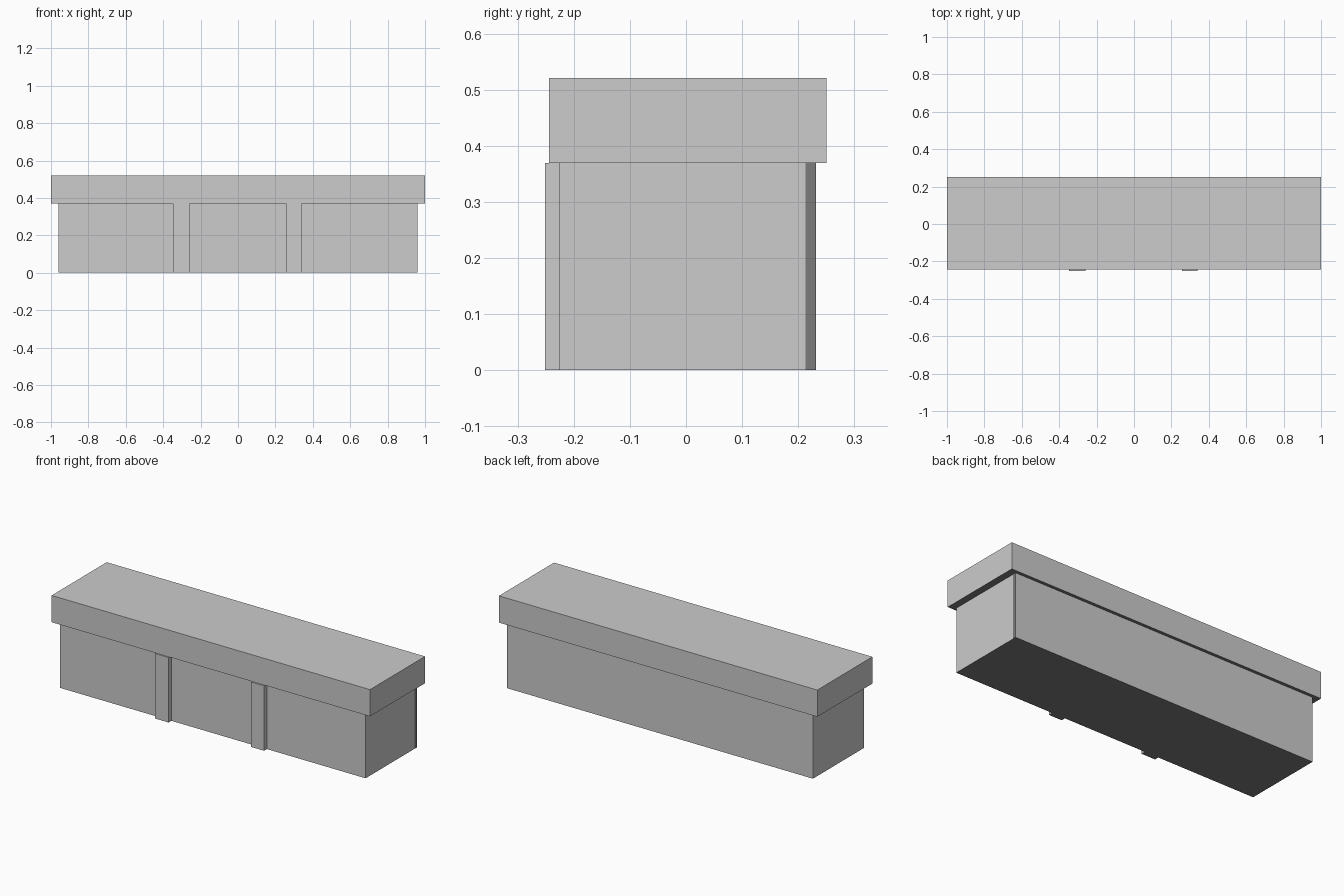
import bpy

if "Cube" in bpy.data.objects:
    bpy.data.objects.remove(bpy.data.objects["Cube"])


def material(name, v):
    m = bpy.data.materials.new(name)
    m.diffuse_color = (v, v, v, 1)
    m.use_nodes = True
    m.node_tree.nodes["Principled BSDF"].inputs["Base Color"].default_value = m.diffuse_color
    return m


grey = material("light grey", 0.604)
dark = material("dark grey", 0.2)


def box(name, x0, x1, y0, y1, z0, z1):
    """Box with grey sides and a dark underside."""
    verts = [(x, y, z) for z in (z0, z1) for x, y in ((x0, y0), (x1, y0), (x1, y1), (x0, y1))]
    faces = [(3, 2, 1, 0), (4, 5, 6, 7)]
    faces += [(i, (i + 1) % 4, (i + 1) % 4 + 4, i + 4) for i in range(4)]
    mesh = bpy.data.meshes.new(name)
    mesh.from_pydata(verts, [], faces)
    mesh.materials.append(grey)
    mesh.materials.append(dark)
    for p in mesh.polygons:
        p.material_index = 1 if p.normal.z < -0.5 else 0
    obj = bpy.data.objects.new(name, mesh)
    bpy.context.collection.objects.link(obj)
    return obj


# Main body
box("body", -0.96, 0.96, -0.226, 0.232, 0, 0.369)

# Dark painted strip at the back of the right end
strip = box("end_strip", 0.955, 0.961, 0.213, 0.2315, 0.0005, 0.369)
for p in strip.data.polygons:
    p.material_index = 1

# Overhanging slab roof
box("roof_slab", -1, 1, -0.244, 0.25, 0.369, 0.521)

# Two shallow pilasters on the front
for name, x0, x1 in (("left_pilaster", -0.347, -0.26), ("right_pilaster", 0.257, 0.34)):
    box(name, x0, x1, -0.251, -0.226, 0, 0.369)
